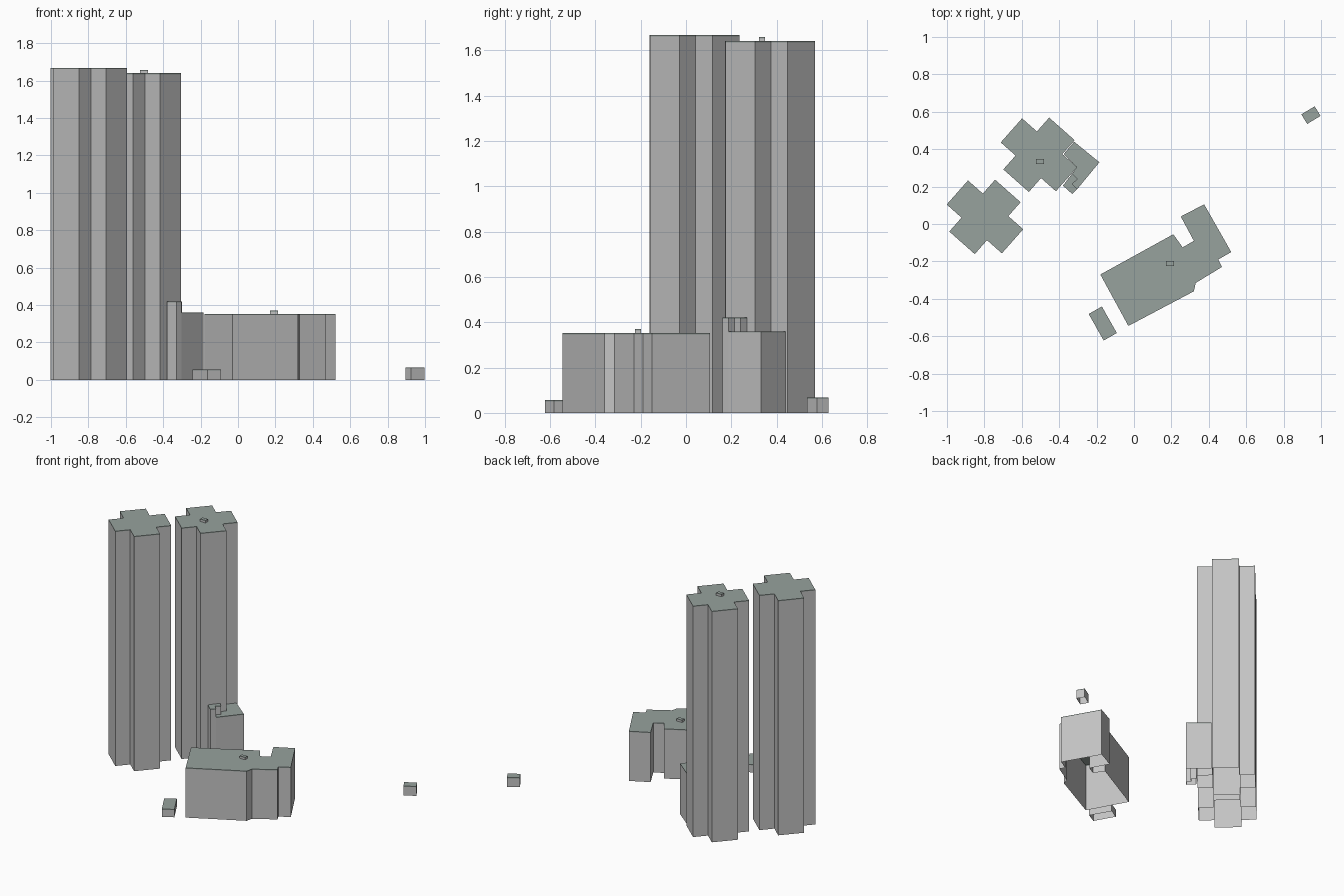
import bpy
import bmesh
from math import radians
from mathutils import Matrix, Vector

default = bpy.data.objects.get("Cube")
if default:
    bpy.data.objects.remove(default, do_unlink=True)


def make_material(name, colour):
    mat = bpy.data.materials.new(name)
    mat.use_nodes = True
    mat.diffuse_color = colour
    mat.node_tree.nodes["Principled BSDF"].inputs["Base Color"].default_value = colour
    return mat


WALL = make_material("light grey wall", (0.55, 0.55, 0.55, 1))
ROOF = make_material("green grey roof", (0.31, 0.36, 0.34, 1))
RIM = 0.006


def building(name, outline, height, base=0.0):
    """Extrude a footprint into walls, a thin roof rim and a flat roof; the base stays open."""
    bm = bmesh.new()
    rings = [[bm.verts.new((x, y, z)) for x, y in outline]
             for z in (base, height - RIM, height)]
    count = len(outline)
    for level in range(2):
        low, high = rings[level], rings[level + 1]
        for i in range(count):
            j = (i + 1) % count
            face = bm.faces.new((low[i], low[j], high[j], high[i]))
            face.material_index = level
    roof = bm.faces.new(rings[2])
    roof.material_index = 1
    bmesh.ops.recalc_face_normals(bm, faces=bm.faces)
    roof.normal_update()
    if roof.normal.z < 0:
        bmesh.ops.reverse_faces(bm, faces=bm.faces)
    mesh = bpy.data.meshes.new(name)
    bm.to_mesh(mesh)
    bm.free()
    mesh.materials.append(WALL)
    mesh.materials.append(ROOF)
    obj = bpy.data.objects.new(name, mesh)
    bpy.context.scene.collection.objects.link(obj)
    return obj


def placed(points, centre, degrees):
    turn = Matrix.Rotation(radians(degrees), 2)
    return [tuple(turn @ Vector(p) + Vector(centre)) for p in points]


def rectangle(centre, width, depth, degrees=0):
    w, d = width / 2, depth / 2
    return placed([(-w, -d), (w, -d), (w, d), (-w, d)], centre, degrees)


def cross(centre, degrees):
    # Half lengths and half widths of the two crossing wings
    long_u, long_v, wide_u, wide_v = 0.197, 0.185, 0.091, 0.086
    corner = [(long_u, -wide_v), (long_u, wide_v), (wide_u, wide_v),
              (wide_u, long_v), (-wide_u, long_v), (-wide_u, wide_v)]
    return placed(corner + [(-x, -y) for x, y in corner], centre, degrees)


# Twin cross-shaped towers
building("left_tower", cross((-0.797, 0.038), -41.5), 1.667)
building("right_tower", cross((-0.508, 0.37), -41.5), 1.64)

# Low annex beside the tower, with a taller stepped stair block
steps = [(-0.33, 0.27), (-0.30, 0.24), (-0.33, 0.215), (-0.303, 0.187)]
building("tower_annex",
         [(-0.375, 0.375), (-0.32, 0.44), (-0.185, 0.33)] + steps[::-1] + [(-0.305, 0.305)],
         0.36)
building("stair_block", steps + [(-0.33, 0.16), (-0.38, 0.205)], 0.42)

# Wide low building with a back wing
building("low_building",
         [(-0.18, -0.27), (0.21, -0.055), (0.26, -0.125), (0.32, -0.09),
          (0.25, 0.04), (0.375, 0.105), (0.52, -0.15), (0.45, -0.19),
          (0.47, -0.23), (0.33, -0.315), (0.32, -0.36), (-0.03, -0.545)], 0.353)

# Small sheds
building("front_shed", rectangle((-0.167, -0.532), 0.081, 0.163, 29.5), 0.056)
building("far_shed", rectangle((0.946, 0.582), 0.083, 0.06, 31), 0.067)

# Rooftop units
building("tower_roof_unit", rectangle((-0.502, 0.335), 0.042, 0.026), 1.658, 1.64)
building("low_roof_unit", rectangle((0.192, -0.212), 0.042, 0.026), 0.37, 0.353)
